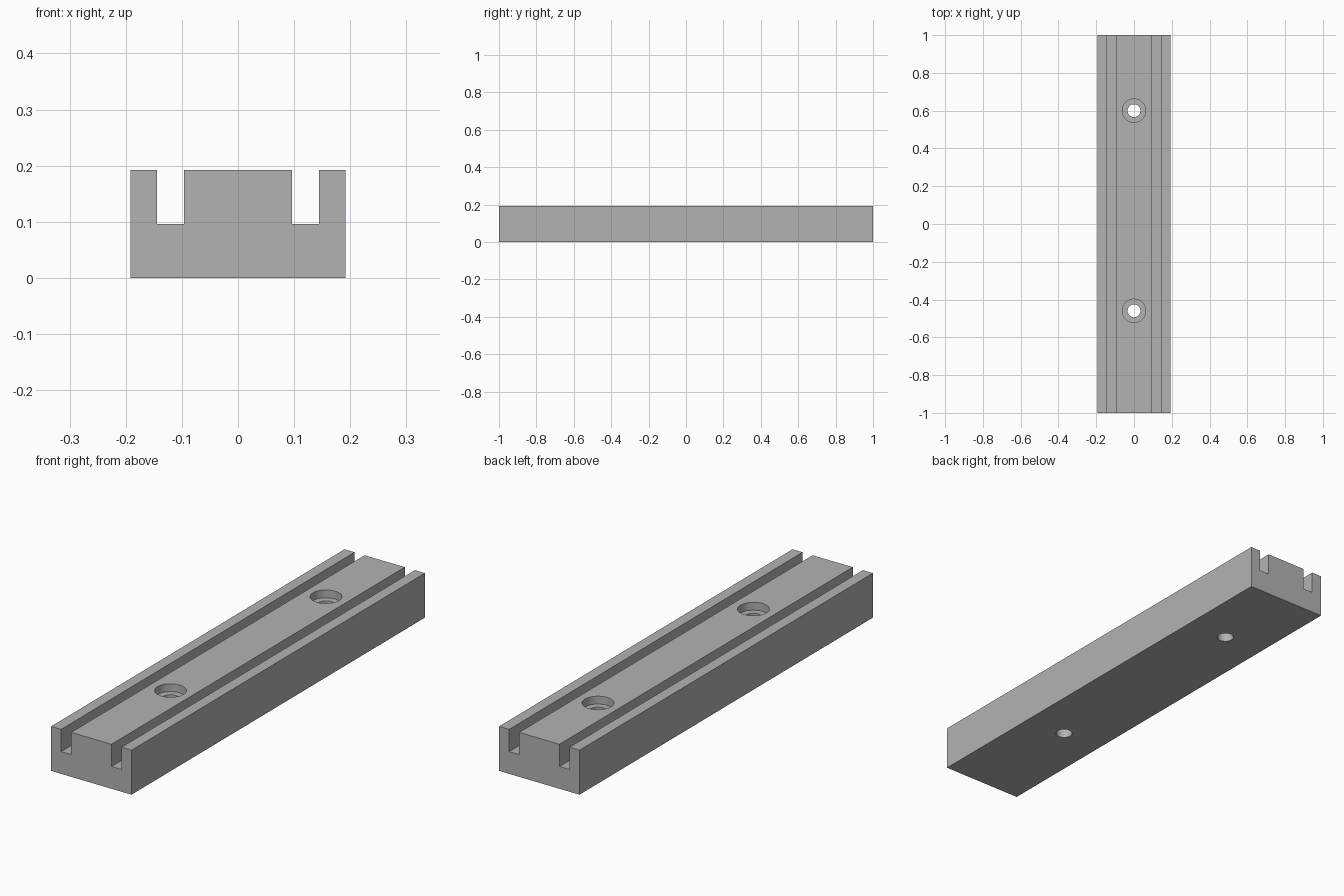
import bpy
import bmesh
from mathutils import Matrix

cube = bpy.data.objects.get("Cube")
if cube:
    bpy.data.objects.remove(cube, do_unlink=True)

HALF_W, HEIGHT, HALF_LEN = 0.192, 0.192, 1.0
SLOT_IN, SLOT_OUT, SLOT_Z = 0.096, 0.144, 0.096
BORE_R, HOLE_R, BORE_DEPTH = 0.062, 0.034, 0.034
HOLE_YS = (0.6, -0.46)

grey = bpy.data.materials.new("grey metal")
grey.use_nodes = True
colour = (0.45, 0.45, 0.45, 1)
grey.diffuse_color = colour
grey.node_tree.nodes["Principled BSDF"].inputs["Base Color"].default_value = colour


def make_object(name, bm):
    bmesh.ops.recalc_face_normals(bm, faces=bm.faces[:])
    mesh = bpy.data.meshes.new(name)
    bm.to_mesh(mesh)
    bm.free()
    mesh.materials.append(grey)
    obj = bpy.data.objects.new(name, mesh)
    bpy.context.collection.objects.link(obj)
    return obj


def cylinder_cutter(name, radius, y, bottom, top):
    bm = bmesh.new()
    bmesh.ops.create_cone(bm, cap_ends=True, segments=64, radius1=radius,
                          radius2=radius, depth=top - bottom,
                          matrix=Matrix.Translation((0, y, (bottom + top) / 2)))
    obj = make_object(name, bm)
    obj.hide_render = True
    return obj


# Slotted rail: mirrored cross-section extruded along its length
half = [(HALF_W, 0), (HALF_W, HEIGHT), (SLOT_OUT, HEIGHT), (SLOT_OUT, SLOT_Z),
        (SLOT_IN, SLOT_Z), (SLOT_IN, HEIGHT)]
profile = half + [(-x, z) for x, z in reversed(half)]
bm = bmesh.new()
face = bm.faces.new([bm.verts.new((x, -HALF_LEN, z)) for x, z in profile])
extruded = bmesh.ops.extrude_face_region(bm, geom=[face], use_keep_orig=True)
bmesh.ops.translate(bm, vec=(0, 2 * HALF_LEN, 0),
                    verts=[v for v in extruded["geom"] if isinstance(v, bmesh.types.BMVert)])
rail = make_object("slotted_rail", bm)

# Counterbored screw holes
cutters = []
for y in HOLE_YS:
    cutters.append(cylinder_cutter("counterbore_cutter", BORE_R, y,
                                   HEIGHT - BORE_DEPTH, HEIGHT + 0.1))
    cutters.append(cylinder_cutter("screw_hole_cutter", HOLE_R, y, -0.1, HEIGHT + 0.05))

bpy.ops.object.select_all(action='DESELECT')
rail.select_set(True)
bpy.context.view_layer.objects.active = rail
for cutter in cutters:
    mod = rail.modifiers.new("hole", 'BOOLEAN')
    mod.operation = 'DIFFERENCE'
    mod.solver = 'EXACT'
    mod.object = cutter
    bpy.ops.object.modifier_apply(modifier=mod.name)
    bpy.data.objects.remove(cutter, do_unlink=True)

bpy.ops.object.shade_smooth_by_angle()
